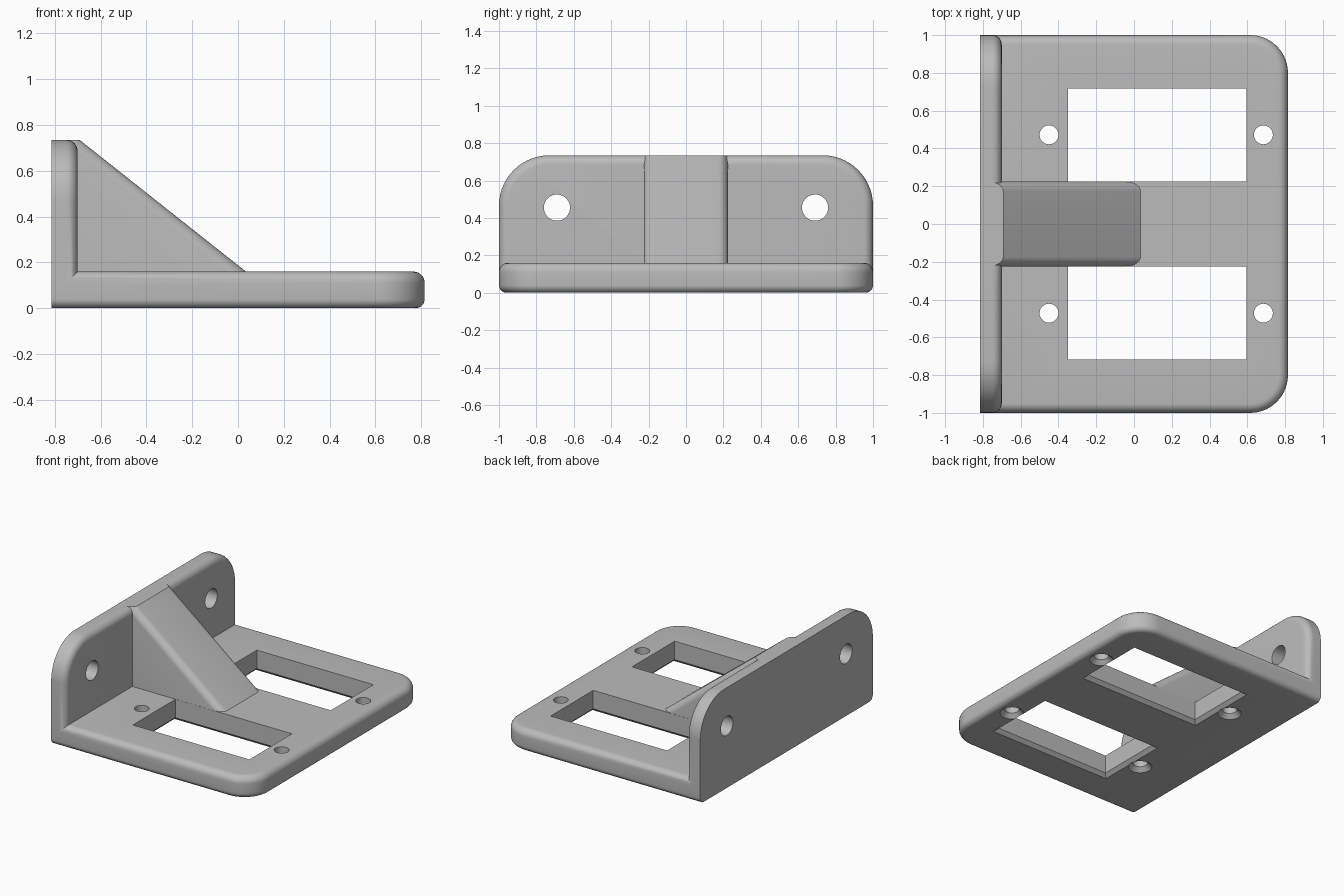
import bpy, bmesh, math

if "Cube" in bpy.data.objects:
    bpy.data.objects.remove(bpy.data.objects["Cube"])

GREY = bpy.data.materials.new("plain grey")
GREY.diffuse_color = (0.5, 0.5, 0.5, 1)
GREY.use_nodes = True
GREY.node_tree.nodes["Principled BSDF"].inputs["Base Color"].default_value = GREY.diffuse_color


def loft(name, rings):
    """Closed solid through a list of equal-length rings of points."""
    bm = bmesh.new()
    loops = [[bm.verts.new(p) for p in ring] for ring in rings]
    n = len(loops[0])
    for a, b in zip(loops, loops[1:]):
        for i in range(n):
            j = (i + 1) % n
            bm.faces.new((a[i], a[j], b[j], b[i]))
    bm.faces.new(loops[0])
    bm.faces.new(loops[-1])
    return to_object(name, bm)


def to_object(name, bm):
    bmesh.ops.recalc_face_normals(bm, faces=bm.faces)
    mesh = bpy.data.meshes.new(name)
    bm.to_mesh(mesh)
    bm.free()
    mesh.materials.append(GREY)
    ob = bpy.data.objects.new(name, mesh)
    bpy.context.collection.objects.link(ob)
    return ob


def outline(v0, v1, radius, inset):
    """Plate outline: square corners at v0, rounded corners at v1."""
    w, steps = 1.0, 14
    pts = [(w - inset, v0)]
    for side, start in ((1, 0), (-1, math.pi / 2)):
        for k in range(steps + 1):
            a = start + math.pi / 2 * k / steps
            pts.append((side * (w - radius) + (radius - inset) * math.cos(a),
                        v1 - radius + (radius - inset) * math.sin(a)))
    return pts + [(-w + inset, v0)]


def fillet(r, steps=7):
    """Pairs of inset and depth, from the side of a plate to its face."""
    return [(r - r * math.cos(a), r * math.sin(a))
            for a in (math.pi / 2 * k / steps for k in range(steps + 1))]


def combine(target, other, operation):
    mod = target.modifiers.new("combine", 'BOOLEAN')
    mod.operation, mod.solver, mod.object = operation, 'EXACT', other
    bpy.context.view_layer.objects.active = target
    bpy.ops.object.modifier_apply(modifier=mod.name)
    bpy.data.objects.remove(other, do_unlink=True)


def circle(r, n=40):
    return [(r * math.cos(2 * math.pi * k / n), r * math.sin(2 * math.pi * k / n)) for k in range(n)]


# Base plate, rounded along the top and bottom of its three free sides
T, TOP_R, LOW_R = 0.16, 0.05, 0.04
layers = [(i, LOW_R - d) for i, d in reversed(fillet(LOW_R))]
layers += [(i, T - TOP_R + d) for i, d in fillet(TOP_R)]
bracket = loft("mounting_bracket", [[(v, u, z) for u, v in outline(-0.815, 0.815, 0.2, i)]
                                    for i, z in layers])

# Upright wall, flat behind and rounded on its inner edge
layers = [(0, -0.815)] + [(i, -0.75 + d) for i, d in fillet(0.05)]
wall = loft("upright_wall", [[(x, u, v) for u, v in outline(0.08, 0.735, 0.27, i)]
                             for i, x in layers])
combine(bracket, wall, 'UNION')

# Sloping rib with rounded long edges
profile = [(-0.77, 0.09), (0.123, 0.09), (-0.692, 0.735), (-0.77, 0.735)]
rib = loft("rib", [[(x, y, z) for x, z in profile] for y in (-0.224, 0.224)])
bm = bmesh.new()
bm.from_mesh(rib.data)
edges = [e for e in bm.edges if abs(e.verts[0].co.y - e.verts[1].co.y) < 0.01
         and max(v.co.z for v in e.verts) > 0.7 and max(v.co.x for v in e.verts) > -0.75
         and min(v.co.x for v in e.verts) > -0.76]
bmesh.ops.bevel(bm, geom=edges, offset=0.05, segments=7, profile=0.5, affect='EDGES')
bmesh.ops.recalc_face_normals(bm, faces=bm.faces)
bm.to_mesh(rib.data)
bm.free()
combine(bracket, rib, 'UNION')

for s in (-1, 1):
    # Rectangular window, flared at the underside
    rings = []
    for z, c in ((-0.01, 0.035), (0.025, 0), (0.3, 0)):
        x0, x1, y0, y1 = -0.35 - c, 0.595 + c, 0.225 - c, 0.718 + c
        rings.append([(x0, s * y0, z), (x1, s * y0, z), (x1, s * y1, z), (x0, s * y1, z)])
    combine(bracket, loft("window_cutter", rings), 'DIFFERENCE')
    # Countersunk screw holes in the base
    for x in (-0.45, 0.685):
        rings = [[(x + a, s * 0.472 + b, z) for a, b in circle(r)]
                 for z, r in ((-0.01, 0.09), (0.03, 0.05), (0.3, 0.05))]
        combine(bracket, loft("screw_cutter", rings), 'DIFFERENCE')
    # Mounting hole in the wall
    rings = [[(x, s * 0.69 + a, 0.455 + b) for a, b in circle(0.07)] for x in (-0.9, -0.6)]
    combine(bracket, loft("wall_hole_cutter", rings), 'DIFFERENCE')

# Smooth curved areas, keep corners crisp
bpy.ops.object.select_all(action='DESELECT')
bracket.select_set(True)
bpy.context.view_layer.objects.active = bracket
bpy.ops.object.shade_smooth_by_angle(angle=math.radians(30))
